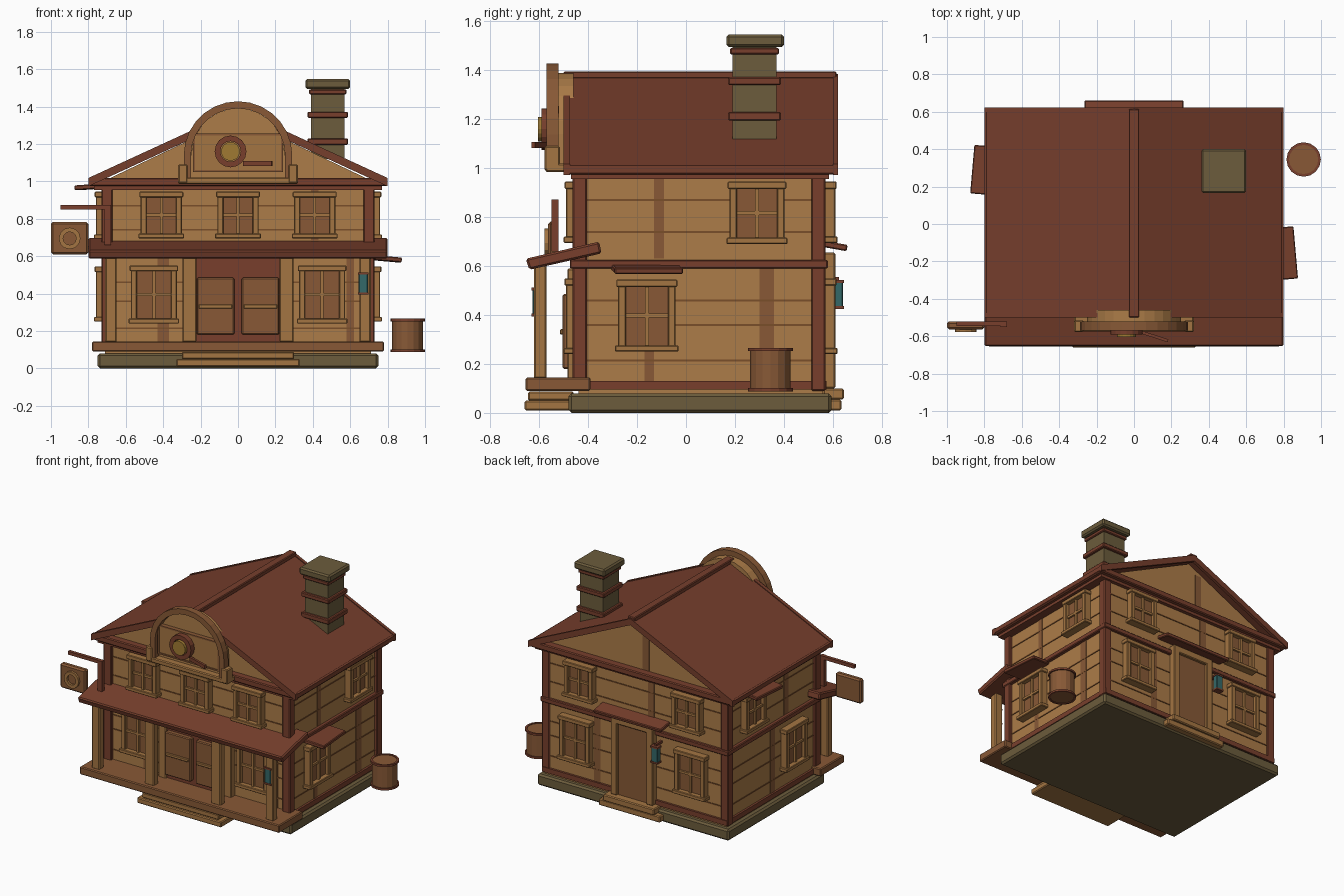
import bpy, bmesh, math
from mathutils import Matrix, Vector

if "Cube" in bpy.data.objects:
    bpy.data.objects.remove(bpy.data.objects["Cube"])

def material(name, r, g, b):
    m = bpy.data.materials.new(name)
    lin = lambda c: ((c / 255 + 0.055) / 1.055) ** 2.4
    m.diffuse_color = (lin(r), lin(g), lin(b), 1)
    m.use_nodes = True
    m.node_tree.nodes["Principled BSDF"].inputs["Base Color"].default_value = m.diffuse_color
    return m

TAN = material("tan_wall", 172, 124, 72)
TRIM = material("light_trim", 164, 117, 66)
BROWN = material("mid_brown", 136, 89, 54)
RED = material("red_brown", 120, 63, 44)
ROOF = material("roof_red", 118, 62, 44)
STONE = material("olive_stone", 108, 92, 60)
TEAL = material("teal_glass", 52, 104, 104)
GOLD = material("dull_gold", 160, 122, 50)
GROOVE = material("groove_brown", 122, 78, 42)
I = Matrix.Identity(4)

def finish(name, bm, mat, M=I, bevel=0):
    bmesh.ops.recalc_face_normals(bm, faces=bm.faces)
    me = bpy.data.meshes.new(name)
    bm.to_mesh(me)
    bm.free()
    me.materials.append(mat)
    ob = bpy.data.objects.new(name, me)
    ob.matrix_world = M
    bpy.context.collection.objects.link(ob)
    if bevel:
        mod = ob.modifiers.new("bevel", 'BEVEL')
        mod.width, mod.segments = bevel, 1
    return ob

def box(name, x0, x1, y0, y1, z0, z1, mat, M=I, bevel=0):
    bm = bmesh.new()
    bmesh.ops.create_cube(bm, size=1)
    for v in bm.verts:
        v.co = ((x0 + x1) / 2 + v.co.x * (x1 - x0), (y0 + y1) / 2 + v.co.y * (y1 - y0),
                (z0 + z1) / 2 + v.co.z * (z1 - z0))
    return finish(name, bm, mat, M, bevel)

def extrude_y(name, pts, y0, y1, mat, M=I):
    """Closed x-z outline pushed along y."""
    bm = bmesh.new()
    f = bm.faces.new([bm.verts.new((x, y0, z)) for x, z in pts])
    r = bmesh.ops.extrude_face_region(bm, geom=[f])
    for v in r['geom']:
        if isinstance(v, bmesh.types.BMVert):
            v.co.y = y1
    return finish(name, bm, mat, M)

def lathe(name, prof, n, mat, M=I):
    """Closed radius-z outline spun about z."""
    bm = bmesh.new()
    rings = [[bm.verts.new((r * math.cos(2 * math.pi * i / n), r * math.sin(2 * math.pi * i / n), z))
              for r, z in prof] for i in range(n)]
    k = len(prof)
    for i in range(n):
        a, b = rings[i], rings[(i + 1) % n]
        for j in range(k):
            bm.faces.new((a[j], b[j], b[(j + 1) % k], a[(j + 1) % k]))
    bmesh.ops.remove_doubles(bm, verts=bm.verts, dist=1e-5)
    return finish(name, bm, mat, M)

def arc(r, cz, n, a0=0, a1=math.pi):
    return [(r * math.cos(a0 + (a1 - a0) * i / n), cz + r * math.sin(a0 + (a1 - a0) * i / n)) for i in range(n + 1)]

# Wall frames: local x runs along the wall, local -y points out, y = 0 on the wall
SIDES = {"front": (0, (0, -0.44)), "right": (90, (0.71, 0)), "back": (180, (0, 0.56)), "left": (-90, (-0.71, 0))}
W = {k: Matrix.Translation((p[0], p[1], 0)) @ Matrix.Rotation(math.radians(a), 4, 'Z') for k, (a, p) in SIDES.items()}

# Foundation, body, gables
box("foundation", -0.75, 0.75, -0.48, 0.595, 0, 0.08, STONE, bevel=0.012)
box("house_body", -0.71, 0.71, -0.44, 0.56, 0.08, 0.97, TAN)
extrude_y("gable_walls", [(-0.72, 1.0), (0.72, 1.0), (0, 1.345)], -0.44, 0.56, TAN)

# Corner posts and belts
for sx in (-1, 1):
    for y in (-0.435, 0.54):
        box("corner_post", sx * 0.70 - 0.03, sx * 0.70 + 0.03, y - 0.028, y + 0.03, 0.09, 0.97, RED, bevel=0.005)
box("base_belt", -0.725, 0.725, -0.455, 0.575, 0.095, 0.13, RED)
box("middle_belt", -0.735, 0.735, -0.475, 0.58, 0.59, 0.625, RED, bevel=0.005)
box("top_belt", -0.77, 0.77, -0.47, 0.585, 0.955, 0.977, RED)
box("cornice", -0.795, 0.795, -0.49, 0.615, 0.975, 1.018, RED, bevel=0.006)

# Roof shell, rake boards, ridge
for nm, t, y0, y1, out in (("main_roof", 0.03, -0.48, 0.61, 0.0),
                           ("front_rake", 0.045, -0.50, -0.475, 0.006), ("back_rake", 0.045, 0.60, 0.622, 0.006)):
    o = [(-0.80, 1.012 + out), (0, 1.38 + out), (0.80, 1.012 + out)]
    extrude_y(nm, o + [(x, z - t) for x, z in reversed(o)], y0, y1, ROOF)
box("ridge_cap", -0.028, 0.028, -0.50, 0.615, 1.365, 1.396, ROOF, bevel=0.005)

# Plank seams and dark weathered boards on every wall
for side, half, off in (("front", 0.67, 0), ("back", 0.67, 0), ("right", 0.47, 0.05), ("left", 0.47, -0.05)):
    for z in (0.215, 0.36, 0.46, 0.74, 0.87):
        box("plank_seam", off - half, off + half, -0.004, 0.002, z - 0.004, z + 0.004, GROOVE, W[side])
for side, u, w, z0, z1 in (("right", -0.11, 0.04, 0.63, 0.955), ("right", 0.33, 0.06, 0.13, 0.59),
                           ("right", -0.15, 0.04, 0.13, 0.25), ("front", 0.41, 0.04, 0.63, 0.955),
                           ("front", -0.40, 0.06, 0.13, 0.59), ("front", 0.60, 0.04, 0.13, 0.59),
                           ("left", 0.10, 0.05, 0.63, 0.955), ("left", -0.05, 0.05, 0.13, 0.59),
                           ("back", 0.12, 0.05, 0.63, 0.955), ("back", 0.08, 0.05, 1.02, 1.28),
                           ("back", -0.30, 0.05, 0.13, 0.59)):
    box("weathered_board", u - w / 2, u + w / 2, -0.003, 0.002, z0, z1, BROWN, W[side])

# Windows
def window(side, u, z0, z1, w):
    M, h = W[side], w / 2
    box("window_pane", u - h + 0.04, u + h - 0.04, -0.025, 0, z0 + 0.02, z1 - 0.02, BROWN, M)
    for s in (-1, 1):
        c = u + s * (h - 0.028)
        box("window_jamb", c - 0.016, c + 0.016, -0.05, 0, z0 + 0.02, z1 - 0.02, TRIM, M, 0.004)
    box("window_head", u - h + 0.005, u + h - 0.005, -0.056, 0, z1 - 0.03, z1, TRIM, M, 0.004)
    box("window_sill", u - h, u + h, -0.06, 0, z0, z0 + 0.026, TRIM, M, 0.004)
    box("window_bar_upright", u - 0.008, u + 0.008, -0.04, 0, z0 + 0.02, z1 - 0.02, TRIM, M)
    zc = (z0 + z1) / 2
    box("window_bar_level", u - h + 0.04, u + h - 0.04, -0.038, 0, zc - 0.008, zc + 0.008, TRIM, M)

for u in (-0.41, 0, 0.41):
    window("front", u, 0.695, 0.945, 0.245)
for u in (-0.45, 0.45):
    window("front", u, 0.24, 0.55, 0.27)
    window("back", u, 0.24, 0.55, 0.26)
for u in (-0.42, 0.42):
    window("back", u, 0.695, 0.945, 0.245)
for s, side in ((1, "right"), (-1, "left")):
    window(side, s * -0.16, 0.25, 0.545, 0.26)
    window(side, s * 0.29, 0.69, 0.945, 0.25)

# Small awnings over side windows and back door
def awning(side, u, z, w, depth, twist, tilt):
    M = W[side] @ Matrix.Translation((u, 0, z)) @ Matrix.Rotation(math.radians(twist), 4, 'Z') @ Matrix.Rotation(math.radians(tilt), 4, 'X')
    box("awning", -w / 2, w / 2, -depth, 0.01, -0.012, 0.014, RED, M, 0.005)
awning("right", -0.165, 0.592, 0.28, 0.155, 5, 5)
awning("left", -0.28, 0.975, 0.26, 0.155, -5, 4)
awning("back", 0, 0.69, 0.53, 0.10, 0, 10)

# Porch deck, steps, posts and sloped roof
box("porch_deck", -0.78, 0.78, -0.655, -0.39, 0.09, 0.145, BROWN, bevel=0.006)
box("front_step_low", -0.33, 0.33, -0.66, -0.46, 0.01, 0.05, TRIM, bevel=0.006)
box("front_step_high", -0.30, 0.30, -0.645, -0.46, 0.05, 0.088, TRIM, bevel=0.006)
for x, w in ((-0.68, 0.06), (-0.26, 0.075), (0.26, 0.075), (0.68, 0.06)):
    box("porch_post", x - w / 2, x + w / 2, -0.622, -0.57, 0.14, 0.61, TRIM, bevel=0.006)
bm = bmesh.new()
prof = [(-0.655, 0.63), (-0.355, 0.70), (-0.345, 0.652), (-0.64, 0.585)]
f = bm.faces.new([bm.verts.new((-0.80, y, z)) for y, z in prof])
r = bmesh.ops.extrude_face_region(bm, geom=[f])
bmesh.ops.translate(bm, vec=(1.6, 0, 0), verts=[v for v in r['geom'] if isinstance(v, bmesh.types.BMVert)])
finish("porch_roof", bm, RED, bevel=0.008)

# Front double doors
box("door_surround", -0.225, 0.225, -0.47, -0.43, 0.14, 0.59, RED)
for s in (-1, 1):
    box("door_pilaster", s * 0.255 - 0.03, s * 0.255 + 0.03, -0.485, -0.43, 0.14, 0.59, TRIM, bevel=0.005)
    x0, x1 = sorted((s * 0.02, s * 0.22))
    box("front_door", x0, x1, -0.505, -0.465, 0.18, 0.485, BROWN, bevel=0.006)
    box("door_rail", x0 + 0.01, x1 - 0.01, -0.515, -0.5, 0.32, 0.342, TRIM, bevel=0.004)

# Back door with stoop
B = W["back"]
box("back_door", -0.12, 0.12, -0.03, 0, 0.1, 0.61, BROWN, B)
for s in (-1, 1):
    box("back_door_jamb", s * 0.14 - 0.025, s * 0.14 + 0.025, -0.05, 0, 0.1, 0.65, TRIM, B, 0.005)
box("back_door_head", -0.165, 0.165, -0.05, 0, 0.605, 0.655, TRIM, B, 0.005)
box("back_step_high", -0.20, 0.20, -0.085, 0, 0.055, 0.10, TRIM, B, 0.006)
box("back_step_low", -0.24, 0.24, -0.075, 0, 0.01, 0.055, TRIM, B, 0.006)

# Lanterns
for x, y, z in ((0.67, -0.608, 0.40), (-0.20, 0.622, 0.43)):
    box("lantern_glass", x - 0.025, x + 0.025, y - 0.02, y + 0.02, z, z + 0.105, TEAL, bevel=0.004)
    for dz in (-0.006, 0.101):
        box("lantern_cap", x - 0.029, x + 0.029, y - 0.023, y + 0.023, z + dz, z + dz + 0.012, RED)
box("lantern_arm", -0.208, -0.192, 0.56, 0.625, 0.54, 0.556, RED)

# Arched false front
extrude_y("arch_panel", [(0.25, 1.0)] + arc(0.25, 1.14, 14) + [(-0.25, 1.0)], -0.525, -0.46, TAN)
outer = [(0.29, 1.0)] + arc(0.29, 1.138, 14) + [(-0.29, 1.0)]
inner = [(0.252, 1.0)] + arc(0.252, 1.138, 14) + [(-0.252, 1.0)]
extrude_y("arch_frame", outer + inner[::-1], -0.57, -0.522, BROWN)
for s in (-1, 1):
    box("arch_foot", s * 0.295 - 0.025, s * 0.295 + 0.025, -0.578, -0.515, 0.99, 1.09, TRIM, bevel=0.006)
box("arch_base", -0.32, 0.32, -0.575, -0.49, 0.985, 1.02, TRIM, bevel=0.006)
box("sign_board", -0.235, 0.235, -0.55, -0.52, 1.055, 1.25, TRIM)
for z in (1.05, 1.245):
    box("sign_board_edge", -0.24, 0.24, -0.556, -0.52, z, z + 0.01, BROWN)
for x in (-0.24, 0.23):
    box("sign_board_side", x, x + 0.01, -0.556, -0.52, 1.05, 1.255, BROWN)

# Round emblem with handle
def facing(x, y, z):
    return Matrix.Translation((x, y, z)) @ Matrix.Rotation(math.pi / 2, 4, 'X')
lathe("emblem_ring", [(0.055, 0), (0.085, 0), (0.085, 0.045), (0.055, 0.045)], 16, RED, facing(-0.04, -0.545, 1.16))
lathe("emblem_disc", [(0, 0), (0.05, 0), (0.05, 0.055), (0, 0.055)], 16, GOLD, facing(-0.04, -0.55, 1.16))
H = Matrix.Translation((0.03, -0.575, 1.095)) @ Matrix.Rotation(math.radians(-18), 4, 'Z')
box("emblem_handle", 0, 0.16, -0.008, 0.008, -0.013, 0.013, RED, H)

# Hanging sign on its bracket
box("bracket_post", -0.715, -0.68, -0.55, -0.522, 0.66, 0.873, RED)
box("bracket_arm", -0.95, -0.68, -0.545, -0.522, 0.85, 0.873, RED)
box("hanging_sign", -1.0, -0.80, -0.563, -0.522, 0.61, 0.782, BROWN, bevel=0.01)
lathe("sign_ring", [(0.035, 0), (0.058, 0), (0.058, 0.02), (0.035, 0.02)], 12, TRIM, facing(-0.90, -0.558, 0.695))

# Chimney
box("chimney_shaft", 0.39, 0.57, 0.19, 0.37, 1.12, 1.51, STONE)
box("chimney_cap", 0.36, 0.60, 0.165, 0.40, 1.495, 1.547, STONE, bevel=0.01)
for z0, z1, g in ((1.465, 1.492, 0.01), (1.34, 1.372, 0.018), (1.195, 1.23, 0.018)):
    box("chimney_band", 0.39 - g, 0.57 + g, 0.19 - g, 0.37 + g, z0, z1, RED, bevel=0.005)

# Barrel
P = Matrix.Translation((0.907, 0.345, 0.087))
lathe("barrel", [(0, 0.004), (0.083, 0.004), (0.083, 0.174), (0, 0.174)], 16, BROWN, P)
for z in (0, 0.165):
    lathe("barrel_hoop", [(0.078, z), (0.092, z), (0.092, z + 0.014), (0.078, z + 0.014)], 16, RED, P)
